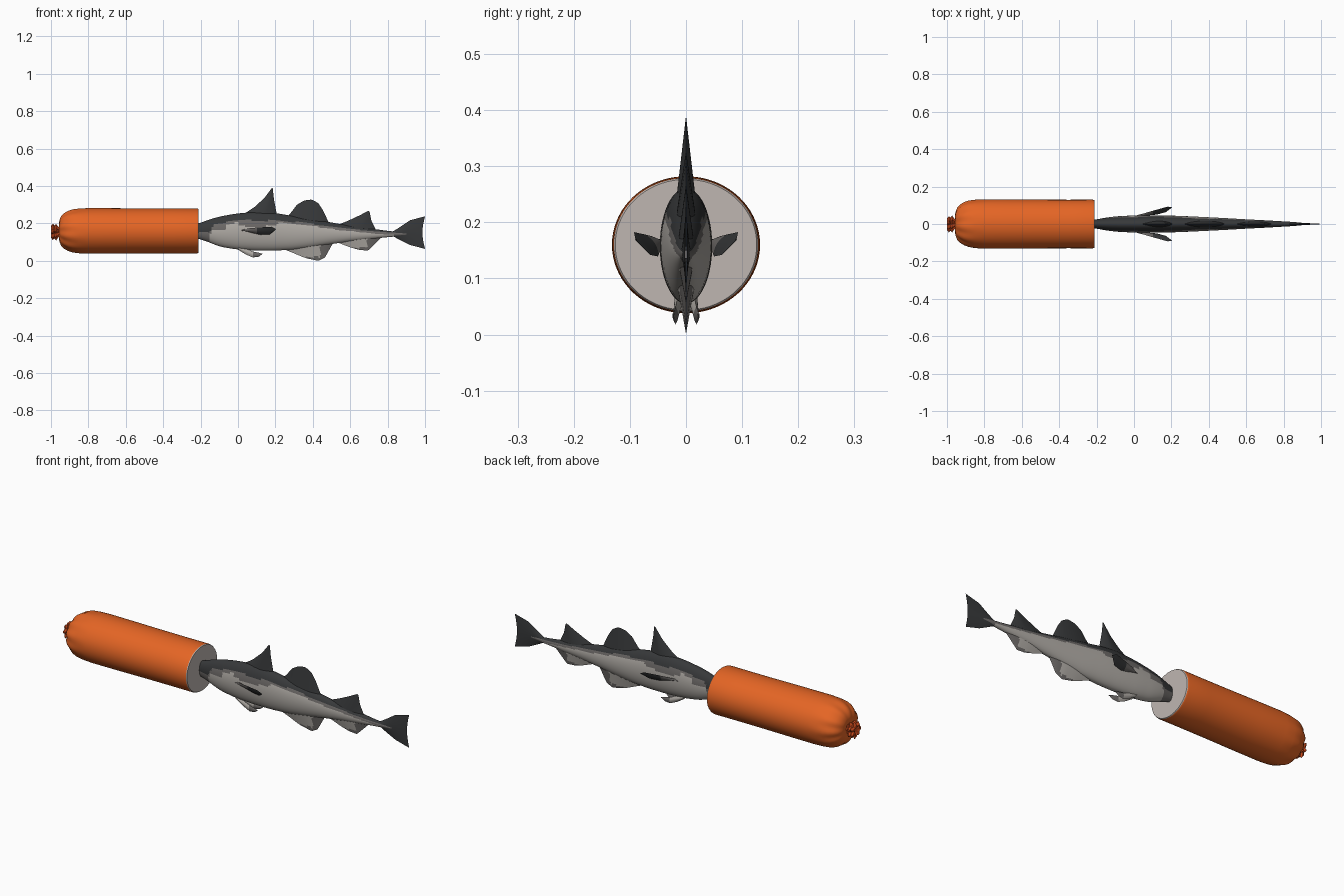
import bpy, bmesh, math
from mathutils import Vector

if "Cube" in bpy.data.objects:
    bpy.data.objects.remove(bpy.data.objects["Cube"])


def material(name, r, g, b):
    m = bpy.data.materials.new(name)
    m.diffuse_color = (r, g, b, 1)
    m.use_nodes = True
    m.node_tree.nodes["Principled BSDF"].inputs["Base Color"].default_value = m.diffuse_color
    return m


ORANGE = material("orange casing", 0.78, 0.13, 0.018)
RED = material("knot red", 0.60, 0.07, 0.012)
MEAT = material("pale filling", 0.52, 0.47, 0.44)
DARK = material("dark back", 0.038, 0.040, 0.042)
MID = material("mid grey", 0.15, 0.14, 0.135)
LIGHT = material("pale belly", 0.43, 0.405, 0.375)


def lerp(table, x):
    """Piecewise linear lookup; rows are (x, value, ...)."""
    for a, b in zip(table, table[1:]):
        if x <= b[0]:
            t = max(0, (x - a[0]) / (b[0] - a[0]))
            return [p + (q - p) * t for p, q in zip(a[1:], b[1:])]
    return list(table[-1][1:])


def smooth(table, x):
    """Average of nearby lookups, rounds off the corners."""
    vals = [lerp(table, x + d) for d in (-0.03, -0.015, 0, 0.015, 0.03)]
    return [sum(c) / 5 for c in zip(*vals)]


def finish(name, bm, mats, rule, angle=50):
    bmesh.ops.remove_doubles(bm, verts=bm.verts, dist=0.0002)
    bmesh.ops.recalc_face_normals(bm, faces=bm.faces)
    for f in bm.faces:
        f.material_index = rule(f.calc_center_median())
    me = bpy.data.meshes.new(name)
    bm.to_mesh(me)
    bm.free()
    for m in mats:
        me.materials.append(m)
    ob = bpy.data.objects.new(name, me)
    bpy.context.collection.objects.link(ob)
    bpy.ops.object.select_all(action='DESELECT')
    ob.select_set(True)
    bpy.context.view_layer.objects.active = ob
    bpy.ops.object.shade_smooth_by_angle(angle=math.radians(angle))
    return ob


def loft(name, rings, n, mats, rule, ruffle=None, angle=50):
    """Rings are (x, centre z, y radius, z radius) along x, capped at both ends."""
    bm = bmesh.new()
    rows = []
    for x, zc, ry, rz in rings:
        row = []
        for i in range(n):
            a = 2 * math.pi * i / n
            k = ruffle(x, a) if ruffle else 1
            row.append(bm.verts.new((x, ry * k * math.cos(a), zc + rz * k * math.sin(a))))
        rows.append(row)
    for p, q in zip(rows, rows[1:]):
        for i in range(n):
            j = (i + 1) % n
            bm.faces.new((p[i], p[j], q[j], q[i]))
    bm.faces.new(rows[0])
    bm.faces.new(rows[-1])
    return finish(name, bm, mats, rule, angle)


def fin(name, base, edge, thick, place, mats, rule=lambda c: 0, lens=False, notch=0.0):
    """Blade between two 2D edges; wedge is thick at its base, lens in its middle."""
    nu, nv = 24, 8
    bm = bmesh.new()

    def along(pts, u):
        return lerp([(i / (len(pts) - 1), *p) for i, p in enumerate(pts)], u)
    for side in (-1, 1):
        grid = []
        for i in range(nu + 1):
            u = i / nu
            a, b = along(base, u), along(edge, u)
            row = []
            for j in range(nv + 1):
                v = j / nv
                x = a[0] + (b[0] - a[0]) * v - notch * math.sin(math.pi * v) * u * u
                z = a[1] + (b[1] - a[1]) * v
                if lens:
                    w = math.sin(math.pi * v) * (1 - 0.8 * u)
                else:
                    w = (1 - v) * math.sqrt(max(0, math.sin(math.pi * u)))
                row.append(bm.verts.new(place(x, side * thick * w, z)))
            grid.append(row)
        for p, q in zip(grid, grid[1:]):
            for j in range(nv):
                bm.faces.new((p[j], p[j + 1], q[j + 1], q[j]))
    return finish(name, bm, mats, rule)


# Sausage: round tied end on the left, flat cut on the right
prof = [(-0.95, .12), (-0.957, .3), (-0.955, .46), (-0.945, .64), (-0.93, .76), (-0.91, .86),
        (-0.885, .935), (-0.85, .98), (-0.80, 1), (-0.65, .995), (-0.5, .985), (-0.35, .982),
        (-0.222, .985), (-0.214, .975), (-0.21, .955)]
loft("sausage", [(x, 0.16, 0.132 * r, 0.122 * r) for x, r in prof], 72, [ORANGE, MEAT],
     lambda c: 1 if c.x > -0.2125 else 0,
     lambda x, a: 1 + 0.035 * max(0, min(1, (-0.84 - x) / 0.1)) * math.cos(11 * a))

# Gathered knot of casing
knot = [(-0.94, .03), (-0.958, .022), (-0.966, .030), (-0.972, .038), (-0.982, .030),
        (-0.99, .037), (-1.0, .026), (-0.992, .008)]
loft("casing_knot", [(x, 0.155, r, r) for x, r in knot], 56, [RED], lambda c: 0,
     lambda x, a: 1 + 0.22 * math.cos(7 * a + 60 * x), 40)

# Fish body: x, top, bottom, half width
BODY = [(-0.25, .190, .130, .018), (-0.21, .200, .118, .023), (-0.15, .222, .098, .034),
        (-0.1, .237, .076, .041), (0, .254, .060, .046), (0.1, .262, .055, .047),
        (0.2, .256, .055, .045), (0.3, .238, .060, .041), (0.4, .222, .073, .036),
        (0.5, .205, .090, .031), (0.6, .187, .104, .025), (0.7, .174, .115, .020),
        (0.8, .160, .127, .014), (0.87, .154, .132, .010), (0.91, .148, .138, .004)]
BACK = [(-0.25, .15), (-0.15, .155), (-0.125, .195), (0, .218), (0.2, .215), (0.35, .205),
        (0.5, .182), (0.7, .160), (0.91, .146)]


def body_colour(c):
    line = lerp(BACK, c.x)[0]
    if c.z > line:
        return 0
    if c.x < -0.15 or c.z > line - 0.012:
        return 1
    if -0.15 < c.x < -0.06 and c.z > 0.17 or 0 < c.x < 0.2 and c.z > 0.185:
        return 1
    return 1 if c.x > 0.83 else 2


rings = []
for i in range(101):
    x = -0.22 + 1.12 * i / 100
    t, b, w = smooth(BODY, x)
    rings.append((x, (t + b) / 2, w, (t - b) / 2))
loft("fish_body", rings, 56, [DARK, MID, LIGHT], body_colour)


def flat(x, y, z):
    return (x, y, z)


# Three fins on the back
fin("front_back_fin", [(.03, .235), (.21, .225)],
    [(.03, .25), (.085, .285), (.14, .335), (.185, .395), (.192, .33), (.208, .245)],
    .019, flat, [DARK])
fin("middle_back_fin", [(.26, .22), (.485, .195)],
    [(.26, .235), (.285, .26), (.315, .30), (.355, .323), (.395, .328), (.43, .308), (.455, .27),
     (.485, .205)], .018, flat, [DARK])
fin("rear_back_fin", [(.54, .18), (.735, .16)],
    [(.54, .195), (.59, .215), (.65, .243), (.702, .27), (.713, .215), (.735, .17)],
    .014, flat, [DARK])

# Two fins under the belly
fin("front_belly_fin", [(.25, .08), (.505, .105)],
    [(.25, .06), (.30, .04), (.36, .015), (.43, .0), (.465, .018), (.505, .09)],
    .017, flat, [LIGHT, MID], lambda c: 1 if c.x > .44 or c.z < .02 else 0)
fin("rear_belly_fin", [(.54, .11), (.765, .135)],
    [(.54, .095), (.60, .072), (.65, .058), (.695, .055), (.725, .085), (.765, .125)],
    .013, flat, [LIGHT, MID], lambda c: 1 if c.x > .69 or c.z < .07 else 0)

# Tail fin
fin("tail_fin", [(.82, .136), (.865, .112), (.92, .085), (1.0, .064)],
    [(.82, .152), (.865, .180), (.92, .217), (1.0, .238)],
    .011, flat, [DARK], lens=True, notch=.014)

# Paired side fins and throat fins
for s, word in ((-1, "near"), (1, "far")):
    axis = Vector((.97, .23 * s, 0))
    across = Vector((0, .55 * s, .83))
    out = Vector((0, .83 * s, -.55))
    root = Vector((.015, .042 * s, .165))
    fin(word + "_side_fin", [(0, 0), (.05, -.016), (.11, -.031), (.16, -.028), (.195, .004)],
        [(0, 0), (.05, .012), (.11, .017), (.17, .021), (.195, .006)], .007,
        lambda x, y, z: root + axis * x + across * z + out * y,
        [MID, DARK], lambda c: 1 if c.x > .1 else 0, lens=True)
    fin(word + "_throat_fin", [(0, .06), (.04, .035), (.08, .018), (.11, .022), (.13, .036)],
        [(0, .075), (.04, .065), (.08, .050), (.11, .044), (.13, .038)], .008,
        lambda x, y, z: (x, y + s * (.012 + .08 * x), z),
        [LIGHT, MID], lambda c: 1 if c.x > .08 else 0, lens=True)
